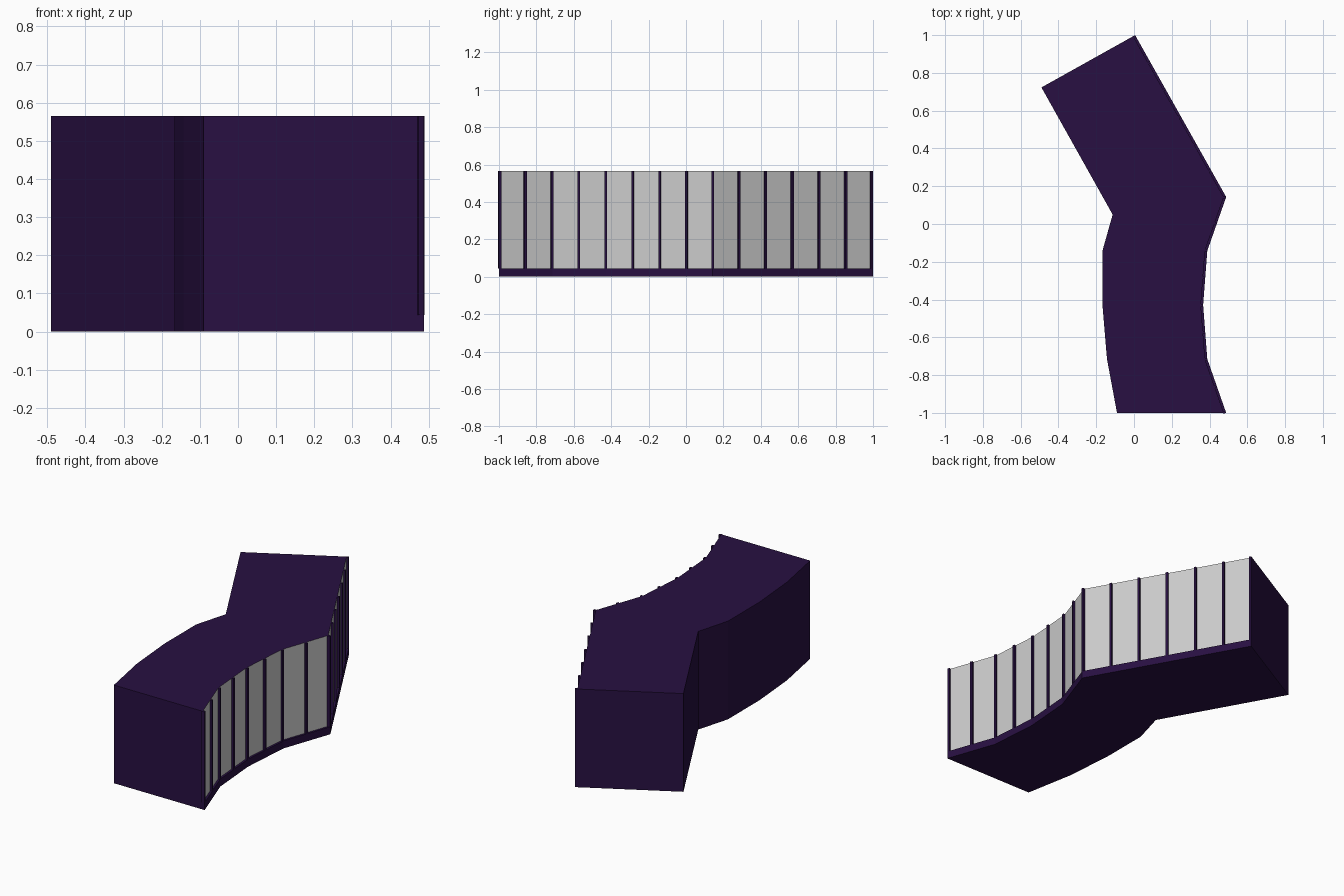
import bpy
import bmesh
from mathutils import Vector

if "Cube" in bpy.data.objects:
    bpy.data.objects.remove(bpy.data.objects["Cube"])

H, BASE_H = 0.565, 0.043      # total height, plinth height
DEPTH, WIDTH = 0.012, 0.013   # facade trim projection, mullion width

purple = bpy.data.materials.new("dark_purple")
purple.diffuse_color = (0.021, 0.005, 0.054, 1)
purple.use_nodes = True
purple.node_tree.nodes["Principled BSDF"].inputs["Base Color"].default_value = purple.diffuse_color

# Plan outline: window side front to back, then the blank side back to front
front_line = [Vector(p) for p in [(0.488, -1), (0.388, -0.715), (0.366, -0.43),
                                  (0.388, -0.142), (0.488, 0.143), (0.006, 1.0)]]
back_line = [Vector(p) for p in [(-0.49, 0.723), (-0.113, 0.05), (-0.167, -0.142),
                                 (-0.167, -0.43), (-0.143, -0.715), (-0.09, -1)]]


def make_object(name, bm, mat=None):
    bmesh.ops.recalc_face_normals(bm, faces=bm.faces)
    mesh = bpy.data.meshes.new(name)
    bm.to_mesh(mesh)
    bm.free()
    obj = bpy.data.objects.new(name, mesh)
    bpy.context.collection.objects.link(obj)
    if mat:
        mesh.materials.append(mat)
    return obj


def add_prism(bm, outline, z0, z1, skip=0):
    """Upright prism; the first `skip` side walls are left open."""
    low = [bm.verts.new((p.x, p.y, z0)) for p in outline]
    top = [bm.verts.new((p.x, p.y, z1)) for p in outline]
    bm.faces.new(low[::-1])
    bm.faces.new(top)
    n = len(outline)
    for i in range(skip, n):
        j = (i + 1) % n
        bm.faces.new((low[i], low[j], top[j], top[i]))


def left_normal(a, b):
    d = (b - a).normalized()
    return Vector((-d.y, d.x))


# Recessed glass line, mitred at every bend
normals = [left_normal(a, b) for a, b in zip(front_line, front_line[1:])]
glass_line = []
for i, p in enumerate(front_line):
    if i == 0:
        glass_line.append(p + Vector((DEPTH / -normals[0].x * -1, 0)))
    elif i == len(normals):
        glass_line.append(p + normals[-1] * DEPTH)
    else:
        m = (normals[i - 1] + normals[i]).normalized()
        glass_line.append(p + m * DEPTH / m.dot(normals[i]))

# Main body, open along the window side
bm = bmesh.new()
add_prism(bm, glass_line + back_line, 0, H, skip=len(glass_line) - 1)
make_object("building_body", bm, purple)

# Grey window panels
bm = bmesh.new()
for a, b in zip(glass_line, glass_line[1:]):
    bm.faces.new([bm.verts.new(c) for c in [(a.x, a.y, BASE_H), (b.x, b.y, BASE_H),
                                            (b.x, b.y, H), (a.x, a.y, H)]])
make_object("window_panels", bm)

# Projecting plinth below the windows
bm = bmesh.new()
add_prism(bm, front_line + glass_line[::-1], 0, BASE_H)
make_object("plinth", bm, purple)

# Mullions: two bays per curved segment, six along the straight wing
bm = bmesh.new()
last = len(normals) - 1
for s, n in enumerate(normals):
    a, b = front_line[s], front_line[s + 1]
    along = (b - a).normalized()
    bays = 6 if s == last else 2
    for k in range(bays + (s == last)):
        p, inward = a.lerp(b, k / bays), n
        if k == 0 and s > 0:
            inward = (normals[s - 1] + n).normalized()
        t = Vector((inward.y, -inward.x))
        if s == 0 and k == 0:
            p = p + along * WIDTH / 2
        if k == bays:
            p = p - along * WIDTH / 2
        w, d = t * WIDTH / 2, inward * (DEPTH + 0.004)
        add_prism(bm, [p - w, p + w, p + w + d, p - w + d], BASE_H, H)
make_object("mullions", bm, purple)
